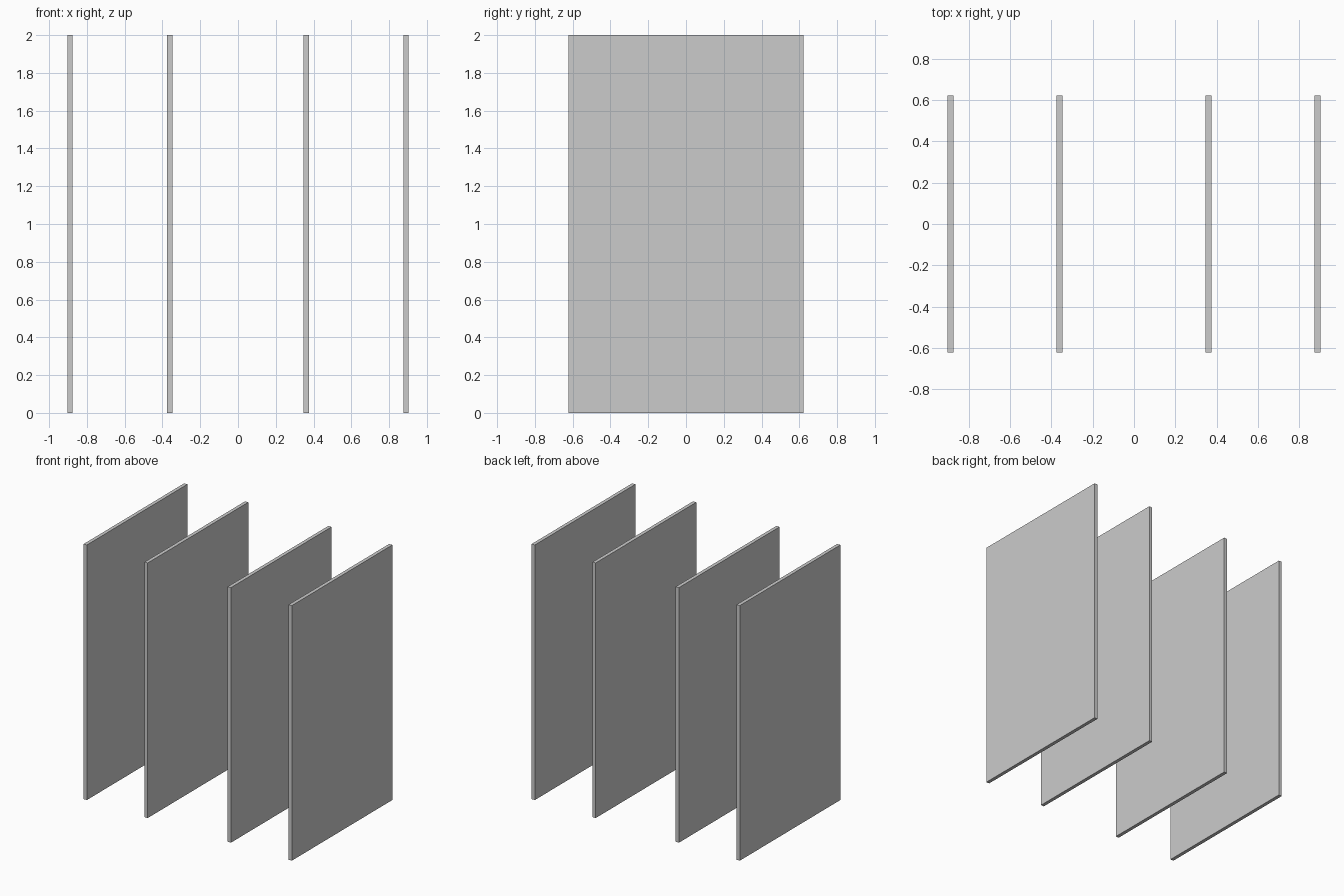
import bpy

if "Cube" in bpy.data.objects:
    bpy.data.objects.remove(bpy.data.objects["Cube"])

THICK, DEPTH, HEIGHT = 0.028, 1.246, 2.0


def panel(name, x):
    bpy.ops.mesh.primitive_cube_add(size=1, location=(x, 0, HEIGHT / 2))
    ob = bpy.context.object
    ob.name = name
    ob.scale = (THICK, DEPTH, HEIGHT)
    bpy.ops.object.transform_apply(location=False, rotation=False, scale=True)


# Mirrored pairs of upright boards: outer sides and inner dividers
for side, s in (("left", -1), ("right", 1)):
    panel(f"{side}_outer_panel", s * 0.889)
    panel(f"{side}_inner_panel", s * 0.361)
